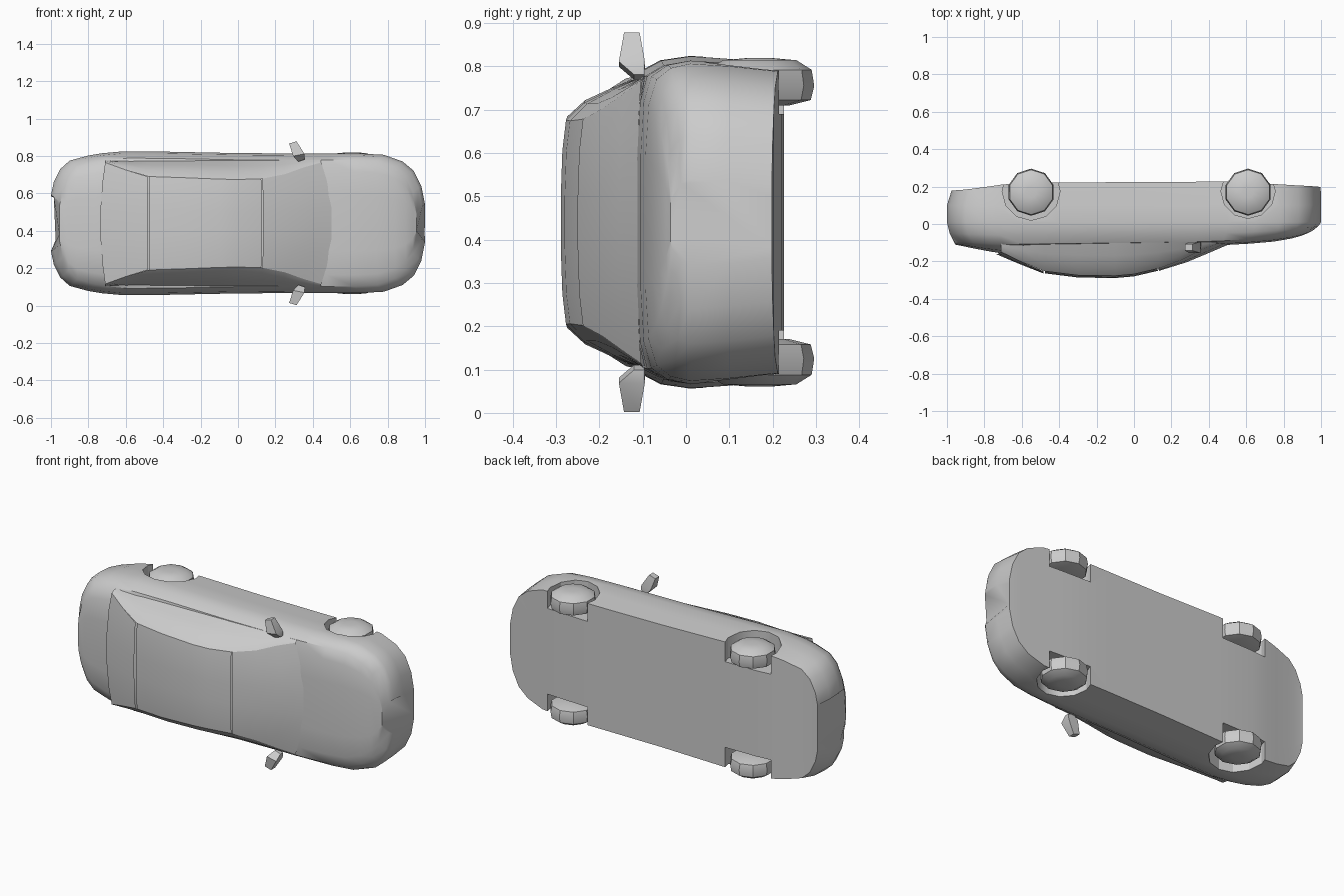
import bpy, bmesh, math
from mathutils import Matrix, Vector

if "Cube" in bpy.data.objects:
    bpy.data.objects.remove(bpy.data.objects["Cube"])

MID = 0.44  # the car lies on its side: width runs along z, car-up is -y


def make(name, verts, faces, angle=35):
    me = bpy.data.meshes.new(name)
    me.from_pydata(verts, [], faces)
    bm = bmesh.new()
    bm.from_mesh(me)
    bmesh.ops.remove_doubles(bm, verts=bm.verts, dist=0.0005)
    bmesh.ops.recalc_face_normals(bm, faces=bm.faces)
    bm.to_mesh(me)
    bm.free()
    ob = bpy.data.objects.new(name, me)
    bpy.context.collection.objects.link(ob)
    smooth(ob, angle)
    return ob


def smooth(ob, angle):
    bpy.ops.object.select_all(action='DESELECT')
    bpy.context.view_layer.objects.active = ob
    ob.select_set(True)
    bpy.ops.object.shade_smooth_by_angle(angle=math.radians(angle))


def grid(name, rows, closed=False):
    n = len(rows[0])
    verts = [p for r in rows for p in r]
    faces = []
    for i in range(len(rows) - 1):
        for j in range(n if closed else n - 1):
            k = (j + 1) % n
            faces.append((i * n + j, i * n + k, (i + 1) * n + k, (i + 1) * n + j))
    if closed:
        faces += [tuple(range(n)), tuple(range((len(rows) - 1) * n, len(rows) * n))]
    return make(name, verts, faces)


# Lower body stations: x, half width, floor y, shoulder y, top y
BODY = [
    (-1.0, .15, .18, -.095, -.11), (-.985, .22, .18, -.095, -.113),
    (-.95, .29, .182, -.098, -.12), (-.9, .335, .187, -.10, -.13),
    (-.8, .362, .2, -.105, -.148), (-.73, .374, .21, -.108, -.158),
    (-.62, .384, .22, -.108, -.14), (-.4, .383, .222, -.105, -.12),
    (0, .375, .224, -.10, -.115), (.35, .373, .226, -.095, -.115),
    (.5, .373, .226, -.09, -.113), (.65, .373, .22, -.08, -.105),
    (.78, .366, .212, -.068, -.094), (.88, .33, .206, -.056, -.078),
    (.94, .28, .203, -.045, -.062), (.98, .2, .2, -.036, -.046),
    (1.0, .1, .198, -.03, -.036)]
rows = []
for x, w, yb, ys, yt in BODY:
    low = .975 if x < 0 else .998
    up = .955
    half = [(x * low, yb, w * .6), (x * low, yb, w - .018), (x, .1, w - .006),
            (x, .01, w), (x * .985, (ys + .01) * .6, w - .01),
            (x * up, ys, w - .036), (x * up, yt + (ys - yt) * .3, (w - .036) * .82),
            (x * up, yt, w * .4)]
    rows.append([(a, b, MID + c) for a, b, c in half] +
                [(a, b, MID - c) for a, b, c in reversed(half)])
body = grid("car_body", rows, closed=True)

# Wheel arches cut from the body
for wx, r in ((-.55, .155), (.61, .145)):
    for side in (-1, 1):
        bpy.ops.mesh.primitive_cylinder_add(vertices=12, radius=r, depth=.3,
                                            location=(wx, .175, MID + side * .40))
        cutter = bpy.context.object
        cutter.hide_render = True
        mod = body.modifiers.new("arch", 'BOOLEAN')
        mod.operation = 'DIFFERENCE'
        mod.solver = 'EXACT'
        mod.object = cutter
        bpy.context.view_layer.objects.active = body
        bpy.ops.object.modifier_apply(modifier=mod.name)
        bpy.data.objects.remove(cutter)
smooth(body, 35)

# Cabin stations: centre x, edge x, edge half width, centre y
CABIN = [
    (.5, .445, .325, -.112), (.4, .35, .298, -.155), (.28, .25, .262, -.205),
    (.135, .13, .238, -.25), (0, 0, .234, -.28), (-.1, -.1, .236, -.289),
    (-.3, -.3, .244, -.286), (-.48, -.48, .25, -.264),
    (-.61, -.6, .285, -.215), (-.735, -.71, .325, -.162)]


def edge(s):
    return Vector((s[1], min(s[3] + .012, -.104), s[2]))


def panel(name, stations):
    rows = []
    for xc, xe, w, y in stations:
        e = edge((xc, xe, w, y))
        half = [e, Vector((xc + (xe - xc) * .45, y + (e.y - y) * .3, w * .7)),
                Vector((xc, y, w * .25))]
        rows.append([(p.x, p.y, MID + p.z) for p in half] +
                    [(p.x, p.y, MID - p.z) for p in reversed(half)])
    return grid(name, rows)


def shift(s, d):
    return (s[0] + d, s[1] + d, s[2], s[3])


panel("windshield", CABIN[:4])
panel("roof", [shift(CABIN[3], -.006)] + CABIN[4:7] + [shift(CABIN[7], .005)])
panel("rear_window", [shift(CABIN[7], -.005)] + CABIN[8:])

# Side windows
for side, label in ((-1, "left"), (1, "right")):
    rows = []
    for s in CABIN:
        e = edge(s)
        b = Vector((s[1], -.095, .338))
        bulge = min(1, abs(e.y - b.y) / .18)
        m = e.lerp(b, .25) + Vector((0, -.004, .014)) * bulge
        n = e.lerp(b, .6) + Vector((0, 0, .012)) * bulge
        rows.append([(p.x, p.y, MID + side * p.z) for p in (e, m, n, b)])
    grid("side_window_" + label, rows)

# Wheels: low-poly, domed outward
for wx in (-.55, .61):
    for side in (-1, 1):
        rows = []
        for r, z in ((.07, .27), (.118, .282), (.126, .315), (.12, .352), (.085, .374), (.03, .379)):
            rows.append([(wx + r * math.cos(math.tau * (k + .5) / 10),
                          .17 + r * math.sin(math.tau * (k + .5) / 10),
                          MID + side * z) for k in range(10)])
        ob = grid("wheel", rows, closed=True)
        smooth(ob, 60)

# Door mirrors: tapered blocks leaning outward
for side in (-1, 1):
    rows = []
    for z, x, dx, y, dy in ((.335, .34, .018, -.108, .012), (.365, .325, .03, -.125, .03),
                            (.432, .293, .02, -.125, .018)):
        rows.append([(x + a * dx, y + b * dy, MID + side * (z + a * .006))
                     for a, b in ((-1, -1), (1, -1), (1, 1), (-1, 1))])
    grid("door_mirror", rows, closed=True)
